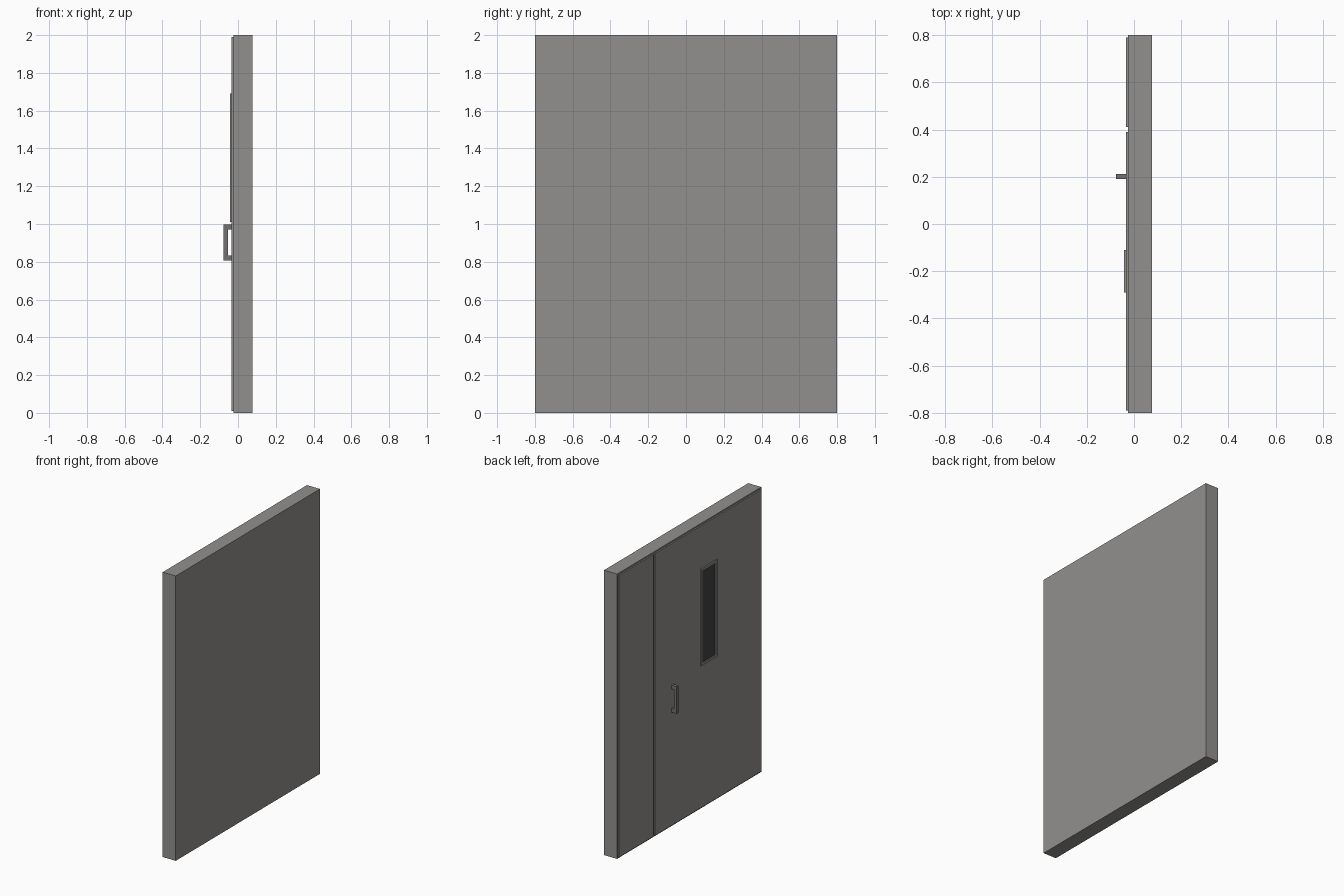
import bpy, bmesh

if "Cube" in bpy.data.objects:
    bpy.data.objects.remove(bpy.data.objects["Cube"])


def material(name, r, g, b):
    mat = bpy.data.materials.new(name)
    mat.diffuse_color = (r, g, b, 1)
    mat.use_nodes = True
    mat.node_tree.nodes["Principled BSDF"].inputs["Base Color"].default_value = mat.diffuse_color
    return mat


door_grey = material("door_grey", 0.285, 0.28, 0.268)
handle_grey = material("handle_grey", 0.17, 0.17, 0.17)
dark_glass = material("dark_glass", 0.057, 0.057, 0.057)


def finish(name, bm, mat):
    bmesh.ops.recalc_face_normals(bm, faces=bm.faces)
    mesh = bpy.data.meshes.new(name)
    bm.to_mesh(mesh)
    bm.free()
    mesh.materials.append(mat)
    obj = bpy.data.objects.new(name, mesh)
    bpy.context.collection.objects.link(obj)
    return obj


def box(name, x, y, z, mat):
    """Axis-aligned box from (min, max) ranges."""
    bm = bmesh.new()
    bmesh.ops.create_cube(bm, size=1)
    for v in bm.verts:
        v.co = [(r[0] + r[1]) / 2 + c * (r[1] - r[0]) for r, c in zip((x, y, z), v.co)]
    return finish(name, bm, mat)


def ring(name, x, y, z, w, mat):
    """Closed rectangular frame of width w, extruded along x."""
    bm = bmesh.new()
    loops = []
    for xx, inset in ((x[0], 0), (x[1], 0), (x[1], w), (x[0], w)):
        y0, y1, z0, z1 = y[0] + inset, y[1] - inset, z[0] + inset, z[1] - inset
        loops.append([bm.verts.new((xx, a, b)) for a, b in
                      ((y0, z0), (y1, z0), (y1, z1), (y0, z1))])
    for i in range(4):
        a, b = loops[i], loops[(i + 1) % 4]
        for j in range(4):
            k = (j + 1) % 4
            bm.faces.new((a[j], a[k], b[k], b[j]))
    return finish(name, bm, mat)


# Door body
box("door_slab", (-0.0245, 0.0765), (-0.8, 0.8), (0, 2), door_grey)

# Two raised leaves with a narrow gap between them
for name, y in (("wide_leaf", (-0.79, 0.39)), ("narrow_leaf", (0.41, 0.79))):
    box(name, (-0.034, -0.0245), y, (0.01, 1.99), door_grey)

# Window: raised frame around dark glass
ring("window_frame", (-0.043, -0.034), (-0.29, -0.11), (1.01, 1.69), 0.017, door_grey)
box("window_glass", (-0.036, -0.032), (-0.273, -0.127), (1.027, 1.673), dark_glass)

# Pull handle: C-shaped profile extruded across y
profile = [(-0.034, 0.808), (-0.0765, 0.808), (-0.0765, 0.998), (-0.034, 0.998),
           (-0.034, 0.972), (-0.054, 0.972), (-0.054, 0.834), (-0.034, 0.834)]
bm = bmesh.new()
face = bm.faces.new([bm.verts.new((x, 0.19, z)) for x, z in profile])
ext = bmesh.ops.extrude_face_region(bm, geom=[face], use_keep_orig=True)
bmesh.ops.translate(bm, vec=(0, 0.022, 0),
                    verts=[g for g in ext["geom"] if isinstance(g, bmesh.types.BMVert)])
finish("pull_handle", bm, handle_grey)
